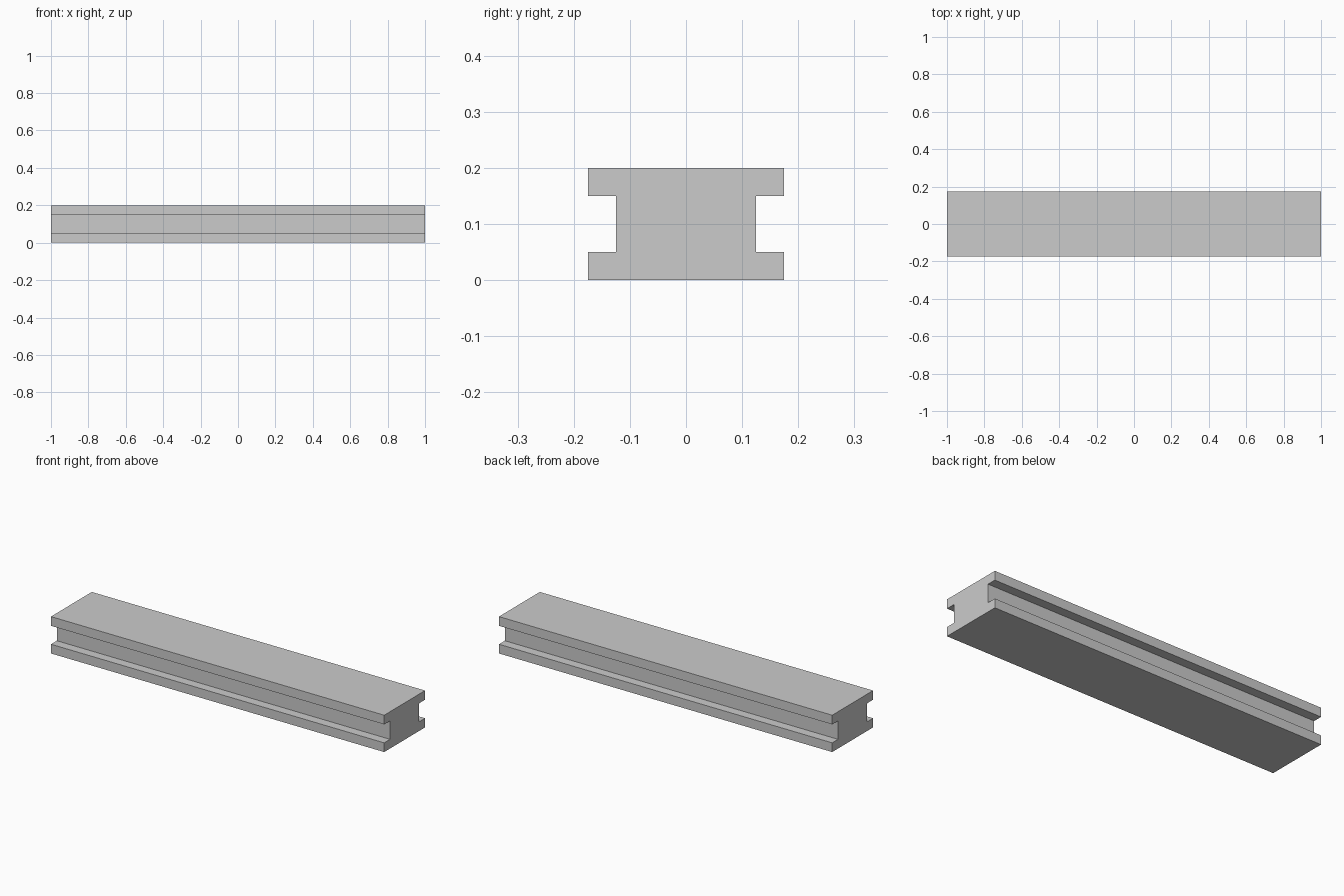
import bpy
import bmesh

if "Cube" in bpy.data.objects:
    bpy.data.objects.remove(bpy.data.objects["Cube"])

LENGTH = 2.0

# Right half of the I-shaped cross-section (y, z), mirrored for the left half
half = [(0.175, 0.0), (0.175, 0.05), (0.125, 0.05),
        (0.125, 0.15), (0.175, 0.15), (0.175, 0.2)]
profile = half + [(-y, z) for y, z in reversed(half)]

# Beam: end profile extruded along x
bm = bmesh.new()
end = bm.faces.new([bm.verts.new((-LENGTH / 2, y, z)) for y, z in profile])
extruded = bmesh.ops.extrude_face_region(bm, geom=[end], use_keep_orig=True)
verts = [g for g in extruded["geom"] if isinstance(g, bmesh.types.BMVert)]
bmesh.ops.translate(bm, verts=verts, vec=(LENGTH, 0, 0))
bmesh.ops.recalc_face_normals(bm, faces=bm.faces)

mesh = bpy.data.meshes.new("beam")
bm.to_mesh(mesh)
bm.free()
beam = bpy.data.objects.new("beam", mesh)
bpy.context.collection.objects.link(beam)
